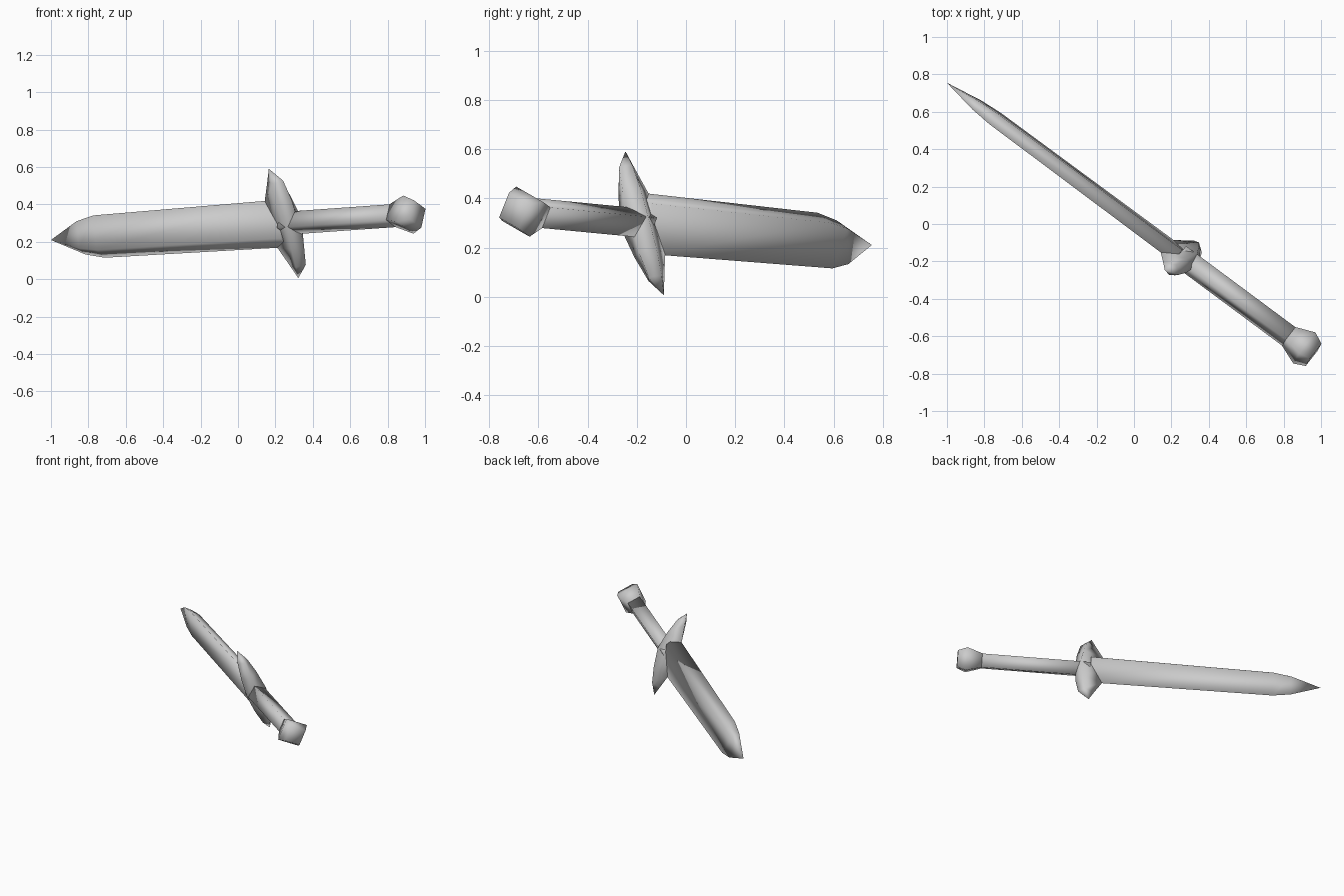
import bpy
import bmesh
from mathutils import Vector

cube = bpy.data.objects.get("Cube")
if cube:
    bpy.data.objects.remove(cube, do_unlink=True)

# Tilted frame of the sword: along (tip to pommel), wide (blade width), flat (blade thickness)
TIP = Vector((-1, 0.755, 0.21))
along = Vector((1.9, -1.41, 0.135)).normalized()
wide = Vector((-0.16, -0.155, 0.585))
wide = (wide - along * wide.dot(along)).normalized()
flat = along.cross(wide)

steel = bpy.data.materials.new("grey_steel")
steel.use_nodes = True
grey = (0.6, 0.6, 0.6, 1)
steel.diffuse_color = grey
steel.node_tree.nodes["Principled BSDF"].inputs["Base Color"].default_value = grey


def loft(name, rings):
    """Skin rings of (along, wide, flat) points; a one-point ring is a tip."""
    bm = bmesh.new()
    rows = [[bm.verts.new(TIP + along * a + wide * w + flat * n) for a, w, n in ring]
            for ring in rings]
    for r, s in zip(rows, rows[1:]):
        count = max(len(r), len(s))
        for i in range(count):
            j = (i + 1) % count
            if len(r) == 1:
                bm.faces.new((r[0], s[i], s[j]))
            elif len(s) == 1:
                bm.faces.new((r[i], s[0], r[j]))
            else:
                bm.faces.new((r[i], s[i], s[j], r[j]))
    for end in (rows[0], rows[-1]):
        if len(end) > 2:
            bm.faces.new(end)
    bmesh.ops.recalc_face_normals(bm, faces=bm.faces[:])
    mesh = bpy.data.meshes.new(name)
    bm.to_mesh(mesh)
    bm.free()
    mesh.materials.append(steel)
    obj = bpy.data.objects.new(name, mesh)
    bpy.context.collection.objects.link(obj)
    for p in mesh.polygons:
        p.use_smooth = True
    return obj


def blade_ring(a, h):
    # Slanted four-sided section
    w, n = 0.47 * h, 0.43 * h
    return [(a, h, 0), (a, w, -n), (a, -h, 0), (a, -w, n)]


def square_ring(a, r):
    return [(a, r, 0), (a, 0, -r), (a, -r, 0), (a, 0, r)]


# Blade
loft("blade", [[(0, 0, 0)], blade_ring(0.2, 0.095), blade_ring(0.32, 0.121),
               blade_ring(1.55, 0.135)])

# Grip and pommel
loft("grip", [square_ring(1.55, 0.065), square_ring(2.3, 0.065)])
loft("pommel", [square_ring(2.28, 0.066), square_ring(2.383, 0.109),
                square_ring(2.445, 0.078)])

# Crossguard: mirrored about the middle, bulging towards the grip
G = 1.551


def guard_ring(w, back, front, half, side):
    return [(G + front, w, 0), (G + side, w, half), (G + back, w, 0), (G + side, w, -half)]


half_guard = [(0.24, -0.033, 0.073, 0.035, 0.03), (0.13, -0.085, 0.095, 0.058, 0.05)]
upper = [guard_ring(*s) for s in half_guard]
lower = [guard_ring(-s[0], *s[1:]) for s in reversed(half_guard)]
middle = guard_ring(0, -0.1, 0.1, 0.072, 0.07)
loft("crossguard", [[(G, 0.313, 0)]] + upper + [middle] + lower + [[(G, -0.313, 0)]])
